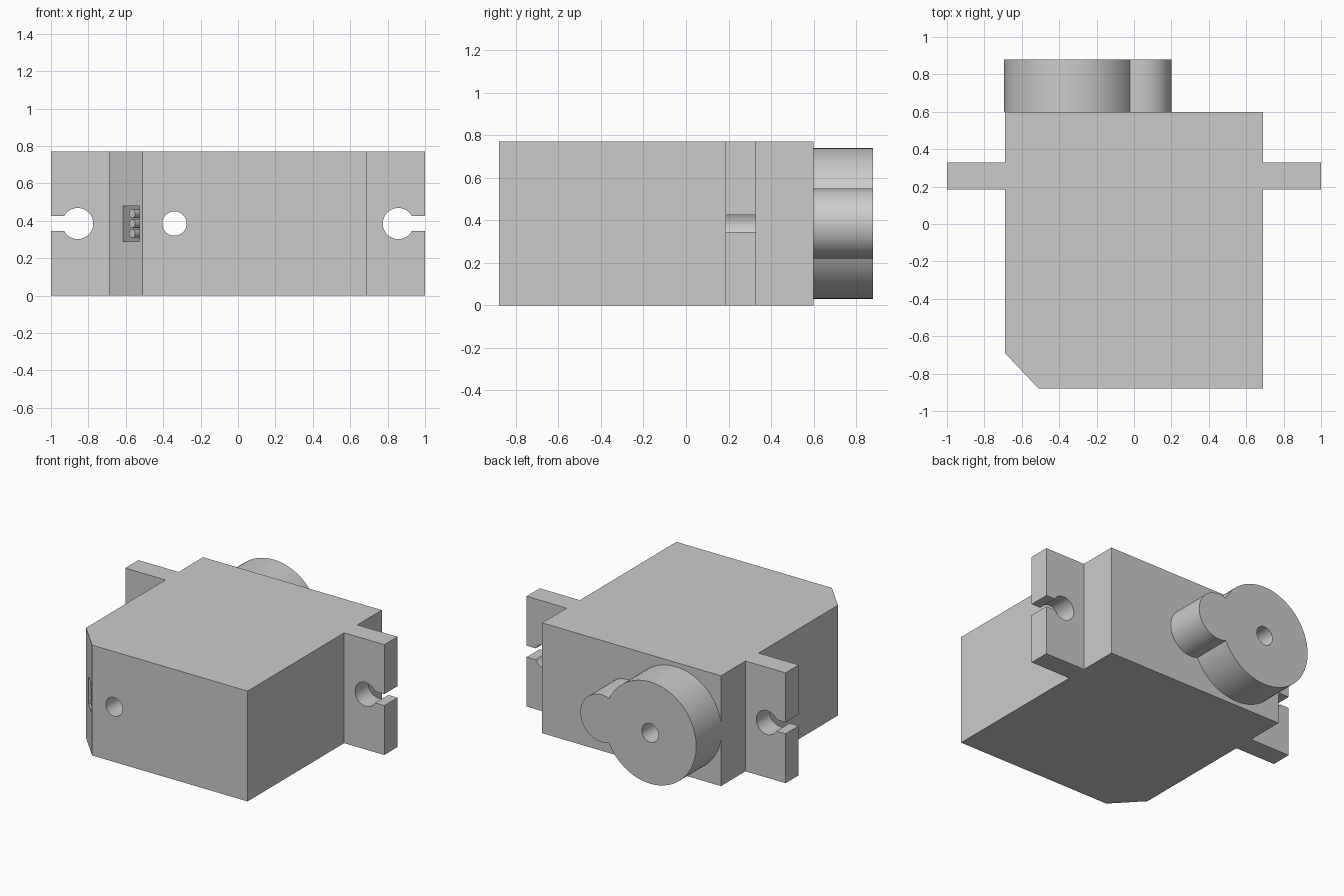
import bpy
import bmesh
from math import radians, sqrt
from mathutils import Matrix, Vector

default = bpy.data.objects.get("Cube")
if default:
    bpy.data.objects.remove(default, do_unlink=True)

HEIGHT = 0.77
MID = HEIGHT / 2
AXIS_X = -0.34          # output shaft position
Y = Vector((0, 1, 0))

grey = bpy.data.materials.new("plain_grey")
grey.use_nodes = True
grey.diffuse_color = (0.6, 0.6, 0.6, 1)
grey.node_tree.nodes["Principled BSDF"].inputs["Base Color"].default_value = (0.6, 0.6, 0.6, 1)


def finish(bm, name):
    bmesh.ops.recalc_face_normals(bm, faces=bm.faces[:])
    mesh = bpy.data.meshes.new(name)
    bm.to_mesh(mesh)
    bm.free()
    mesh.materials.append(grey)
    obj = bpy.data.objects.new(name, mesh)
    bpy.context.collection.objects.link(obj)
    return obj


def cylinder(name, start, direction, length, radius, segments=64):
    """Cylinder running from start along direction."""
    direction = Vector(direction).normalized()
    centre = Vector(start) + direction * length / 2
    turn = direction.to_track_quat('Z', 'Y').to_matrix().to_4x4()
    bm = bmesh.new()
    bmesh.ops.create_cone(bm, cap_ends=True, segments=segments, radius1=radius,
                          radius2=radius, depth=length,
                          matrix=Matrix.Translation(centre) @ turn)
    return finish(bm, name)


def box(name, centre, size, turn=0):
    bm = bmesh.new()
    bmesh.ops.create_cube(bm, size=1, matrix=Matrix.Translation(centre)
                          @ Matrix.Rotation(turn, 4, 'Z') @ Matrix.Diagonal((*size, 1)))
    return finish(bm, name)


def combine(target, tool, operation='DIFFERENCE'):
    """Apply a boolean, then discard the tool object."""
    tool.hide_render = True
    mod = target.modifiers.new("combine", 'BOOLEAN')
    mod.operation = operation
    mod.solver = 'EXACT'
    mod.object = tool
    bpy.context.view_layer.update()
    graph = bpy.context.evaluated_depsgraph_get()
    mesh = bpy.data.meshes.new_from_object(target.evaluated_get(graph))
    target.modifiers.clear()
    target.data = mesh
    bpy.data.objects.remove(tool, do_unlink=True)


def smooth(obj):
    bpy.ops.object.select_all(action='DESELECT')
    obj.select_set(True)
    bpy.context.view_layer.objects.active = obj
    bpy.ops.object.shade_smooth_by_angle(angle=radians(30))


# Case with mounting ears and one chamfered corner
outline = [(-0.51, -0.88), (0.69, -0.88), (0.69, 0.185), (1, 0.185), (1, 0.33),
           (0.69, 0.33), (0.69, 0.6), (-0.69, 0.6), (-0.69, 0.33), (-1, 0.33),
           (-1, 0.185), (-0.69, 0.185), (-0.69, -0.69)]
bm = bmesh.new()
base = bm.faces.new([bm.verts.new((x, y, 0)) for x, y in outline])
top = bmesh.ops.extrude_face_region(bm, geom=[base])["geom"]
bmesh.ops.translate(bm, vec=(0, 0, HEIGHT),
                    verts=[v for v in top if isinstance(v, bmesh.types.BMVert)])
case = finish(bm, "case")

# Keyhole slots in the ears
for side in (-1, 1):
    hole = cylinder("ear_hole_cutter", (side * 0.857, 0.1, MID), Y, 0.3, 0.083)
    combine(case, hole)
    slot = box("ear_slot_cutter", (side * 0.98, 0.26, MID), (0.2, 0.3, 0.08))
    combine(case, slot)

# Shaft bore through the case
combine(case, cylinder("bore_cutter", (AXIS_X, -1, MID), Y, 2, 0.065))

# Connector socket sunk into the chamfer
inward = Vector((1, 1, 0)).normalized()
mouth = Vector((-0.57, -0.817, MID))
depth = 0.15
socket = box("socket_cutter", mouth, (0.09 * sqrt(2), 2 * depth, 0.19), radians(-45))
combine(case, socket)
smooth(case)

# Connector pins
for i in (-1, 0, 1):
    start = mouth + inward * 0.006 + Vector((0, 0, i * 0.053))
    smooth(cylinder(f"connector_pin_{i + 2}", start, inward, depth, 0.023, 24))

# Output boss: large round hub with a smaller lobe
boss = cylinder("output_boss", (AXIS_X, 0.6, MID), Y, 0.28, 0.355, 96)
combine(boss, cylinder("boss_lobe", (0.035, 0.6, MID), Y, 0.28, 0.165), 'UNION')
combine(boss, cylinder("boss_bore_cutter", (AXIS_X, 0.5, MID), Y, 0.5, 0.065))
smooth(boss)
